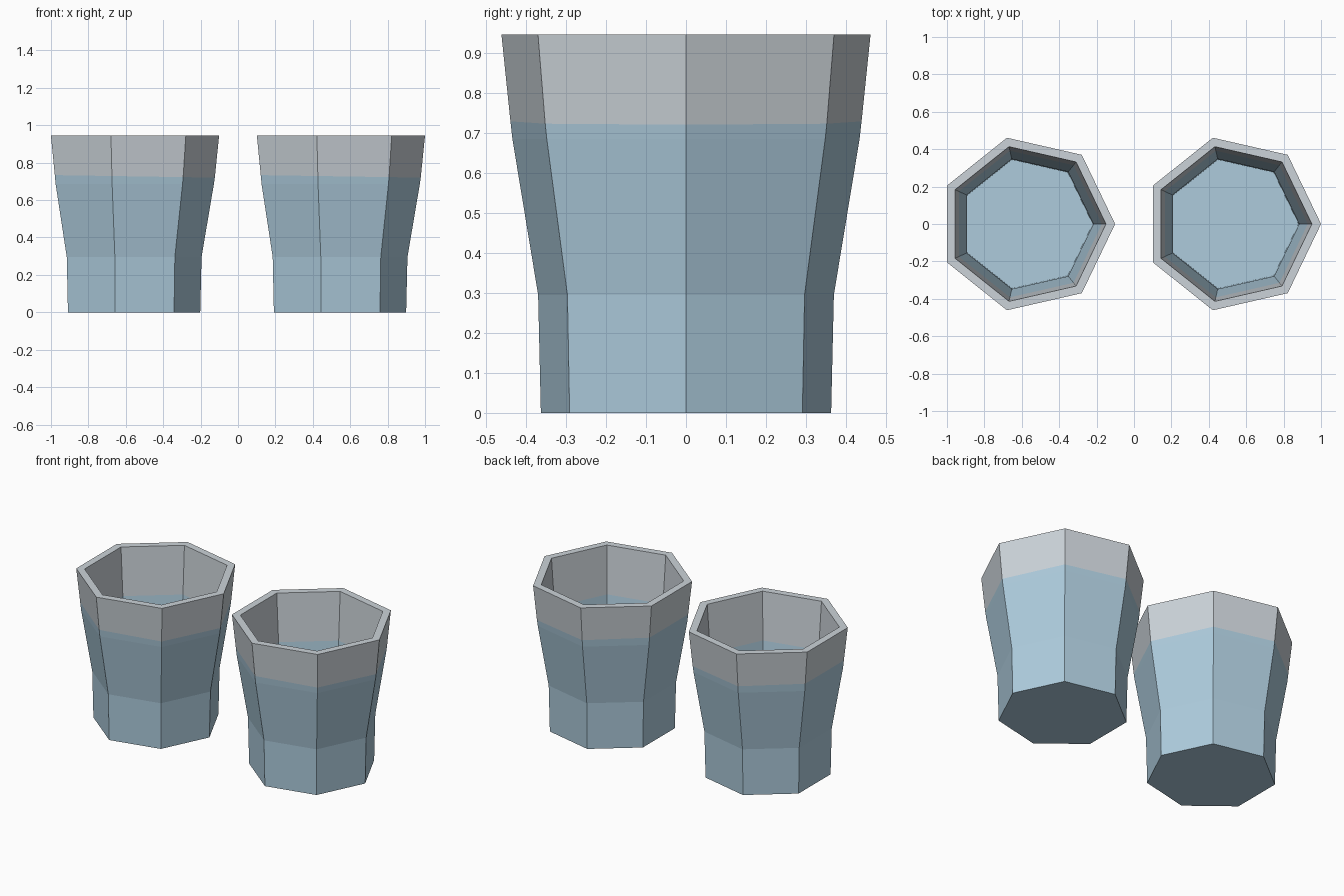
import bpy, bmesh, math

if "Cube" in bpy.data.objects:
    bpy.data.objects.remove(bpy.data.objects["Cube"])

SIDES = 7


def material(name, rgb):
    m = bpy.data.materials.new(name)
    m.diffuse_color = (*rgb, 1)
    m.use_nodes = True
    m.node_tree.nodes["Principled BSDF"].inputs["Base Color"].default_value = m.diffuse_color
    return m


clear = material("pale grey glass", (0.60, 0.65, 0.69))
blue = material("water blue", (0.42, 0.60, 0.72))

# (radius, height, wave of the ring, material of the band above/after it)
PROFILE = [
    (0.372, 0.0, 0, 1),        # outer foot
    (0.379, 0.295, 0, 1),
    (0.445, 0.685, 0, 1),
    (0.450, 0.727, 0.007, 0),  # outer water line
    (0.473, 0.945, 0, 0),      # outer rim
    (0.424, 0.945, 0, 0),      # inner rim
    (0.402, 0.64, 0, 1),       # inner water line
    (0.357, 0.295, 0, 1),
    (0.353, 0.05, 0, 1),       # inner floor
]


def make_glass(name, cx):
    bm = bmesh.new()
    rings = []
    for r, z, wave, _ in PROFILE:
        ring = []
        for k in range(SIDES):
            a = 2 * math.pi * k / SIDES
            ring.append(bm.verts.new((r * math.cos(a), r * math.sin(a),
                                      z - wave * math.cos(a))))
        rings.append(ring)
    # wall bands, outside then inside
    for i in range(len(rings) - 1):
        for k in range(SIDES):
            n = (k + 1) % SIDES
            f = bm.faces.new((rings[i][k], rings[i][n],
                              rings[i + 1][n], rings[i + 1][k]))
            f.material_index = PROFILE[i][3]
    # underside and inner floor
    bm.faces.new(rings[0][::-1]).material_index = 1
    bm.faces.new(rings[-1]).material_index = 1
    bm.normal_update()
    me = bpy.data.meshes.new(name)
    bm.to_mesh(me)
    bm.free()
    me.materials.append(clear)
    me.materials.append(blue)
    ob = bpy.data.objects.new(name, me)
    ob.location.x = cx
    bpy.context.collection.objects.link(ob)


make_glass("left_glass", -0.574)
make_glass("right_glass", 0.527)
